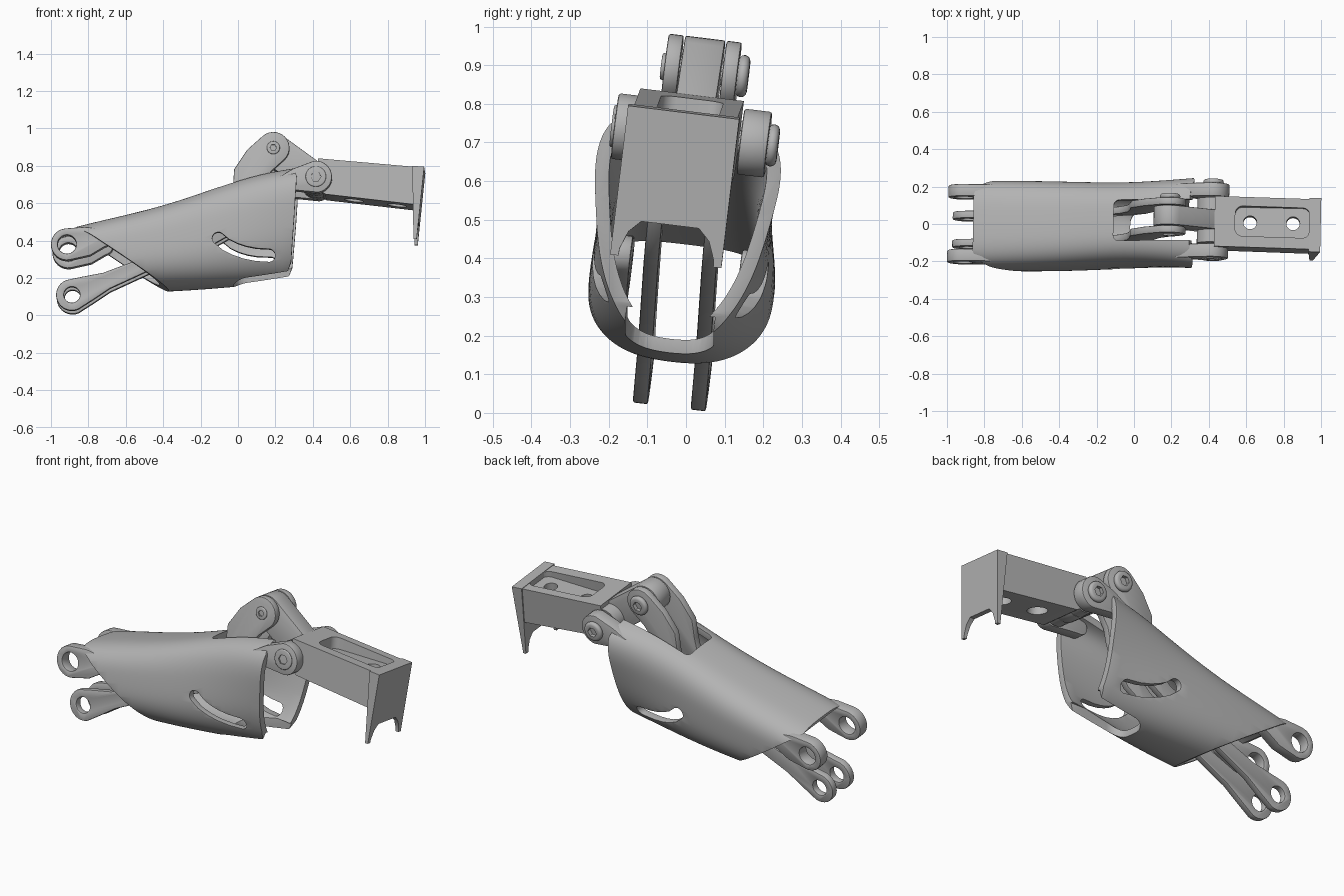
import bpy, bmesh, math
from math import sin, cos, pi, radians
from mathutils import Matrix, Vector

if "Cube" in bpy.data.objects:
    bpy.data.objects.remove(bpy.data.objects["Cube"])

grey = bpy.data.materials.new("satin_grey")
grey.use_nodes = True
grey.diffuse_color = (0.45, 0.45, 0.45, 1)
grey.node_tree.nodes["Principled BSDF"].inputs["Base Color"].default_value = (0.45, 0.45, 0.45, 1)

parts = []


def add(name, bm, keep=True):
    mesh = bpy.data.meshes.new(name)
    bm.to_mesh(mesh)
    bm.free()
    obj = bpy.data.objects.new(name, mesh)
    bpy.context.collection.objects.link(obj)
    mesh.materials.append(grey)
    if keep:
        parts.append(obj)
    return obj


def prism(name, outline, a, b, axis="y", keep=True):
    """Extrude a 2D outline from a to b along an axis."""
    place = {"x": lambda p, t: (t, p[0], p[1]),
             "y": lambda p, t: (p[0], t, p[1]),
             "z": lambda p, t: (p[0], p[1], t)}[axis]
    bm = bmesh.new()
    rings = [[bm.verts.new(place(p, t)) for p in outline] for t in (a, b)]
    for ring in rings:
        bm.faces.new(ring)
    n = len(outline)
    for i in range(n):
        j = (i + 1) % n
        bm.faces.new((rings[0][i], rings[0][j], rings[1][j], rings[1][i]))
    bmesh.ops.recalc_face_normals(bm, faces=bm.faces)
    return add(name, bm, keep)


def cutter(outline, a, b, axis="y"):
    return prism("cutter", outline, a, b, axis, keep=False)


def circle(c, r, n=32):
    return [(c[0] + r * cos(2 * pi * i / n), c[1] + r * sin(2 * pi * i / n)) for i in range(n)]


def stroke(path, radii, n=14):
    """Outline of a rounded bar following a path, with a radius at each point."""
    pts = [Vector(p) for p in path]
    dirs = [(pts[min(i + 1, len(pts) - 1)] - pts[max(i - 1, 0)]).normalized() for i in range(len(pts))]
    left = [p + Vector((-d.y, d.x)) * r for p, d, r in zip(pts, dirs, radii)]
    right = [p - Vector((-d.y, d.x)) * r for p, d, r in zip(pts, dirs, radii)]

    def cap(p, d, r):
        a0 = math.atan2(d.y, d.x) - pi / 2
        return [p + Vector((cos(a0 + pi * k / n), sin(a0 + pi * k / n))) * r for k in range(1, n)]

    out = right + cap(pts[-1], dirs[-1], radii[-1]) + left[::-1] + cap(pts[0], -dirs[0], radii[0])
    return [tuple(p) for p in out]


def rounded_rect(x0, x1, y0, y1, r, n=6):
    out = []
    corners = [(x1 - r, y1 - r), (x0 + r, y1 - r), (x0 + r, y0 + r), (x1 - r, y0 + r)]
    for k, (cx, cy) in enumerate(corners):
        for i in range(n + 1):
            a = pi / 2 * (k + i / n)
            out.append((cx + r * cos(a), cy + r * sin(a)))
    return out


def apply(obj):
    bpy.context.view_layer.update()
    deps = bpy.context.evaluated_depsgraph_get()
    mesh = bpy.data.meshes.new_from_object(obj.evaluated_get(deps))
    obj.modifiers.clear()
    obj.data = mesh


def cut(obj, *tools, op="DIFFERENCE"):
    for tool in tools:
        mod = obj.modifiers.new("cut", "BOOLEAN")
        mod.operation, mod.solver, mod.object = op, "EXACT", tool
        apply(obj)
        bpy.data.objects.remove(tool)


def bevel(obj, width, segments=2):
    mod = obj.modifiers.new("bevel", "BEVEL")
    mod.width, mod.segments, mod.limit_method, mod.angle_limit = width, segments, "ANGLE", radians(50)
    apply(obj)


# Shell: lofted tube (x, top, bottom, upper half width, lower half width)
stations = [(-0.9, 0.455, 0.12, 0.235, 0.24), (-0.75, 0.495, 0.12, 0.238, 0.245),
            (-0.4, 0.575, 0.125, 0.232, 0.245), (-0.1, 0.685, 0.145, 0.22, 0.232),
            (0.12, 0.755, 0.165, 0.245, 0.2), (0.36, 0.79, 0.185, 0.285, 0.16)]
bm = bmesh.new()
rings, SEG = [], 40
for x, top, bottom, hu, hl in stations:
    mid, half, ring = (top + bottom) / 2, (top - bottom) / 2, []
    for i in range(SEG):
        c, s = cos(2 * pi * i / SEG), sin(2 * pi * i / SEG)
        e = 2 / (3.2 if s > 0 else 2.5)
        height = math.copysign(abs(s) ** e, s)
        width = hl + (hu - hl) * (0.5 + 0.5 * height)
        ring.append(bm.verts.new((x, width * math.copysign(abs(c) ** e, c), mid + half * height)))
    rings.append(ring)
for r0, r1 in zip(rings, rings[1:]):
    for i in range(SEG):
        j = (i + 1) % SEG
        bm.faces.new((r0[i], r0[j], r1[j], r1[i]))
shell = add("shell", bm)
shell.modifiers.new("smooth", "SUBSURF").levels = 2
wall = shell.modifiers.new("wall", "SOLIDIFY")
wall.thickness, wall.offset = 0.036, -1
apply(shell)

# Trim the shell to its side outline, then open the top, underside and guide slots
side = [(-0.86, 0.45), (-0.86, 0.9), (0.2, 0.9), (0.25, 0.80), (0.295, 0.775), (0.318, 0.72),
        (0.305, 0.5), (0.288, 0.27), (0.272, 0.225), (0.235, 0.2), (0.1, 0.172),
        (-0.05, 0.09), (-0.31, 0.09), (-0.78, 0.405)]
cut(shell, cutter(side, -0.5, 0.5), op="INTERSECT")
slot_path = [(-0.1, 0.385), (-0.06, 0.352), (-0.01, 0.328), (0.04, 0.312), (0.1, 0.301), (0.17, 0.298)]
cut(shell,
    cutter(rounded_rect(-0.11, 0.6, -0.11, 0.11, 0.03), 0.5, 1, "z"),
    cutter(rounded_rect(-0.02, 0.6, -0.115, 0.115, 0.07), 0, 0.26, "z"),
    cutter(stroke(slot_path, [0.033] * 6), -0.5, 0.5))
bevel(shell, 0.009, 3)

PIVOT, KNUCKLE, HEEL, ROD_EYE = (0.42, 0.72), (0.19, 0.888), (-0.91, 0.355), (-0.885, 0.097)

for sign, tag in ((-1, "right"), (1, "left")):
    # Rear mounting lug
    lug = prism("rear_lug_" + tag, stroke([HEEL, (-0.8, 0.372), (-0.72, 0.39)], [0.086, 0.078, 0.05]),
                sign * 0.142, sign * 0.207)
    cut(lug, cutter(circle(HEEL, 0.05), -0.5, 0.5))
    bevel(lug, 0.006)
    # Front hinge ear
    ear = prism("hinge_ear_" + tag, stroke([(0.25, 0.69), (0.31, 0.705), PIVOT], [0.04, 0.06, 0.086]),
                sign * 0.128, sign * 0.2)
    bevel(ear, 0.006)
    # Bent push link from the lower eye up to the knuckle
    path = [ROD_EYE, (-0.8, 0.132), (-0.7, 0.173), (-0.5, 0.257), (-0.15, 0.405), (-0.05, 0.47),
            (0.015, 0.56), (0.045, 0.65), (0.06, 0.74), (0.115, 0.82), KNUCKLE]
    radii = [0.085, 0.068, 0.046, 0.038, 0.042, 0.05, 0.06, 0.073, 0.086, 0.087, 0.086]
    link = prism("push_link_" + tag, stroke(path, radii), sign * 0.056, sign * 0.095)
    cut(link, cutter(circle(ROD_EYE, 0.043), -0.5, 0.5))
    bevel(link, 0.005)
    # Screw heads: thin collars on the right, domed heads on the left
    for label, centre, base in (("hinge", PIVOT, 0.196), ("knuckle", KNUCKLE, 0.093)):
        high = 0.03 if sign > 0 else 0.012
        r = 0.055 if sign > 0 or label == "hinge" else 0.035
        screw = prism(label + "_screw_" + tag, circle(centre, r), sign * base, sign * (base + high))
        bevel(screw, high * 0.5, 3)
        cut(screw, cutter(circle(centre, r * 0.5, 6), sign * (base + high * 0.3), sign * 0.4))

# Knuckle arm and hinge barrel
arm = prism("knuckle_arm", stroke([KNUCKLE, PIVOT], [0.086, 0.086]), -0.052, 0.052)
bevel(arm, 0.004)
prism("hinge_barrel", circle(PIVOT, 0.083), -0.12, 0.12)
for label, centre, reach in (("hinge_pin", PIVOT, 0.19), ("knuckle_pin", KNUCKLE, 0.09)):
    prism(label, circle(centre, 0.03), -reach, reach)

# Finger block with a top pocket and two stepped holes
block = prism("finger_block", [(0.43, 0.825), (0.96, 0.778), (0.96, 0.575), (0.47, 0.632), (0.43, 0.66)],
              -0.146, 0.124)
cut(block, cutter(rounded_rect(0.54, 0.94, -0.087, 0.075, 0.04), 0.75, 1, "z"))
for x in (0.62, 0.85):
    cut(block, cutter(circle((x, -0.006), 0.036), 0.3, 1, "z"),
        cutter(circle((x, -0.006), 0.052), 0.3, 0.69, "z"))

# Clawed end plate
plate = prism("end_plate", [(0.935, 0.783), (0.998, 0.778), (0.959, 0.39), (0.942, 0.39)], -0.16, 0.13)
arch = [(-0.128, 0.35), (-0.122, 0.41), (-0.105, 0.455), (-0.075, 0.485)]
arch += [(-v, w) for v, w in reversed(arch)]
cut(plate, cutter([(v - 0.015, w) for v, w in arch], 0.8, 1.1, "x"))

# Roll and turn the whole assembly slightly and shade it
pivot = Matrix.Translation((0, 0, 0.47))
roll = pivot @ Matrix.Rotation(radians(-7), 4, "X") @ pivot.inverted()
pose = Matrix.Translation((0, -0.007, 0)) @ Matrix.Rotation(radians(-1.25), 4, "Z") @ roll
bpy.ops.object.select_all(action="DESELECT")
for obj in parts:
    obj.data.transform(pose)
    obj.select_set(True)
bpy.context.view_layer.objects.active = shell
bpy.ops.object.shade_smooth_by_angle(angle=radians(35))
